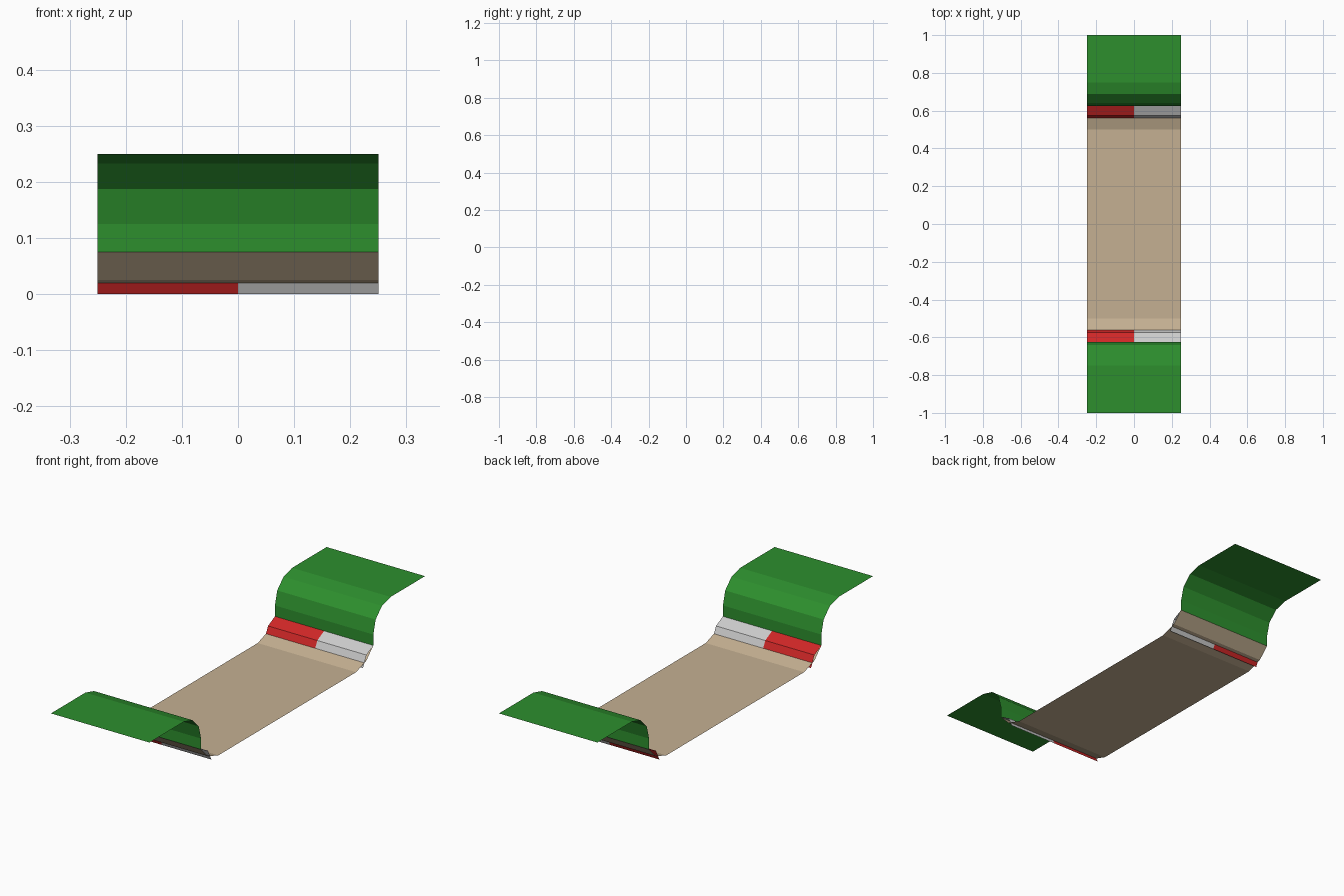
import bpy
import math

if "Cube" in bpy.data.objects:
    bpy.data.objects.remove(bpy.data.objects["Cube"])


def material(name, rgb):
    m = bpy.data.materials.new(name)
    m.diffuse_color = (*rgb, 1)
    m.use_nodes = True
    m.node_tree.nodes["Principled BSDF"].inputs["Base Color"].default_value = m.diffuse_color
    return m


def sheet(name, profile, x0, x1, mat, both_sides=True):
    """Sweep a (y, z) profile along x, optionally copying it to the -y side."""
    verts, faces = [], []
    for side in ([profile, [(-y, z) for y, z in reversed(profile)]] if both_sides else [profile]):
        start = len(verts)
        for y, z in side:
            verts += [(x0, y, z), (x1, y, z)]
        for i in range(len(side) - 1):
            a = start + 2 * i
            faces.append((a, a + 1, a + 3, a + 2))
    mesh = bpy.data.meshes.new(name)
    mesh.from_pydata(verts, [], faces)
    mesh.materials.append(mat)
    obj = bpy.data.objects.new(name, mesh)
    bpy.context.collection.objects.link(obj)
    return obj


tan = material("road_tan", (0.556, 0.434, 0.288))
green = material("grass_green", (0.026, 0.274, 0.027))
red = material("curb_red", (0.62, 0.02, 0.02))
white = material("curb_white", (0.75, 0.75, 0.75))

W = 0.25  # half width

# Road surface with upturned edges that run under the curbs
edge = [(0.5, 0), (0.575, 0.025), (0.625, 0.075)]
sheet("road", [(-y, z) for y, z in reversed(edge)] + edge, -W, W, tan, False)

# Curb strips: red half and white half on both sides
curb = [(0.55, 0), (0.575, 0.05), (0.625, 0.075)]
sheet("red_curb", curb, -W, 0, red)
sheet("white_curb", curb, 0, W, white)

# Grass banks: short wall, rounded shoulder, flat top
R = 0.125
bank = [(0.625, 0.075)]
for k in range(4):
    a = math.radians(30 * k)
    bank.append((0.75 - R * math.cos(a), 0.125 + R * math.sin(a)))
bank.append((1.0, 0.25))
sheet("grass_bank", bank, -W, W, green)
